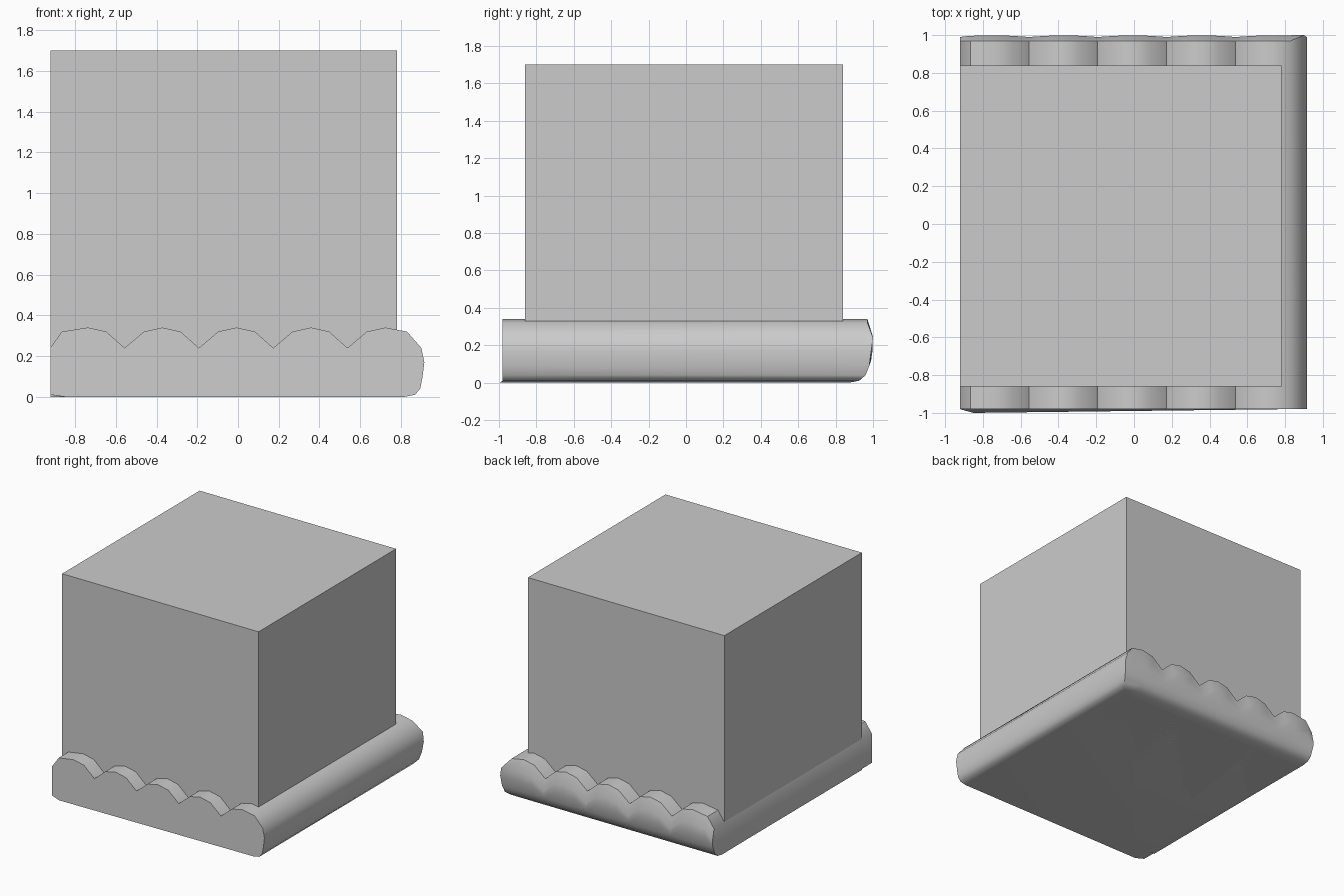
import bpy, bmesh, math

if "Cube" in bpy.data.objects:
    bpy.data.objects.remove(bpy.data.objects["Cube"])


def make_object(name, bm):
    bmesh.ops.recalc_face_normals(bm, faces=bm.faces)
    mesh = bpy.data.meshes.new(name)
    bm.to_mesh(mesh)
    bm.free()
    obj = bpy.data.objects.new(name, mesh)
    bpy.context.collection.objects.link(obj)
    return obj


# Cube block
bm = bmesh.new()
bmesh.ops.create_cube(bm, size=1.7)
bmesh.ops.translate(bm, verts=bm.verts, vec=(-0.07, -0.01, 0.85))
make_object("cube_block", bm)

# Scalloped top outline of the base, left to right
top = []
for k in range(5):
    x = -0.922 + 0.365 * k
    top += [(x, 0.24), (x + 0.095, 0.32), (x + 0.185, 0.34), (x + 0.275, 0.32)]
top[1] = (-0.865, 0.32)
top[-1] = (0.83, 0.32)

# Rounded rim: right-hand x, back y, height
rim = [(0.90, 0.99, 0.24), (0.915, 0.99, 0.17), (0.905, 0.98, 0.09),
       (0.895, 0.96, 0.04), (0.87, 0.925, 0.01), (0.82, 0.87, 0.0)]

bm = bmesh.new()
FRONT, BACK = -0.98, 0.97

# Front edge: scallops, then rim down the right side
front_top = [bm.verts.new((x, FRONT, z)) for x, z in top]
front_rim = [bm.verts.new((x, FRONT, z)) for x, y, z in rim]
front_bump = bm.verts.new((-0.85, -1.0, 0))
front_left = bm.verts.new((top[0][0], FRONT, 0.01))

# Back columns follow the scallops; the last one turns the corner
columns = []
for i, (x, z) in enumerate(top):
    col = [bm.verts.new((x, BACK, z))]
    for j, (rx, ry, rz) in enumerate(rim):
        if i == len(top) - 1:
            y = 1.0 if j == 0 else ry
            col.append(bm.verts.new((rx, y, rz)))
        else:
            zz = z - 0.09 if j == 0 else min(rz, z - 0.12)
            y = ry + (z - 0.24) * 0.08 if j < 2 else ry
            col.append(bm.verts.new((x, y, zz)))
    columns.append(col)

# Top strips and back strips
for i in range(len(top) - 1):
    a, b = columns[i], columns[i + 1]
    bm.faces.new((front_top[i], front_top[i + 1], b[0], a[0]))
    for j in range(len(rim)):
        bm.faces.new((a[j], b[j], b[j + 1], a[j + 1]))

# Right-hand rounded side
side = [front_top[-1]] + front_rim
corner = columns[-1]
for j in range(len(rim)):
    bm.faces.new((side[j], side[j + 1], corner[j + 1], corner[j]))

# Front, left and underside
bm.faces.new(front_top + front_rim + [front_bump, front_left])
bm.faces.new([front_top[0]] + columns[0] + [front_left])
bm.faces.new([front_left, front_bump, front_rim[-1]] + [c[-1] for c in reversed(columns)])

base = make_object("scalloped_base", bm)
bpy.context.view_layer.objects.active = base
base.select_set(True)
bpy.ops.object.shade_smooth_by_angle(angle=math.radians(40))
